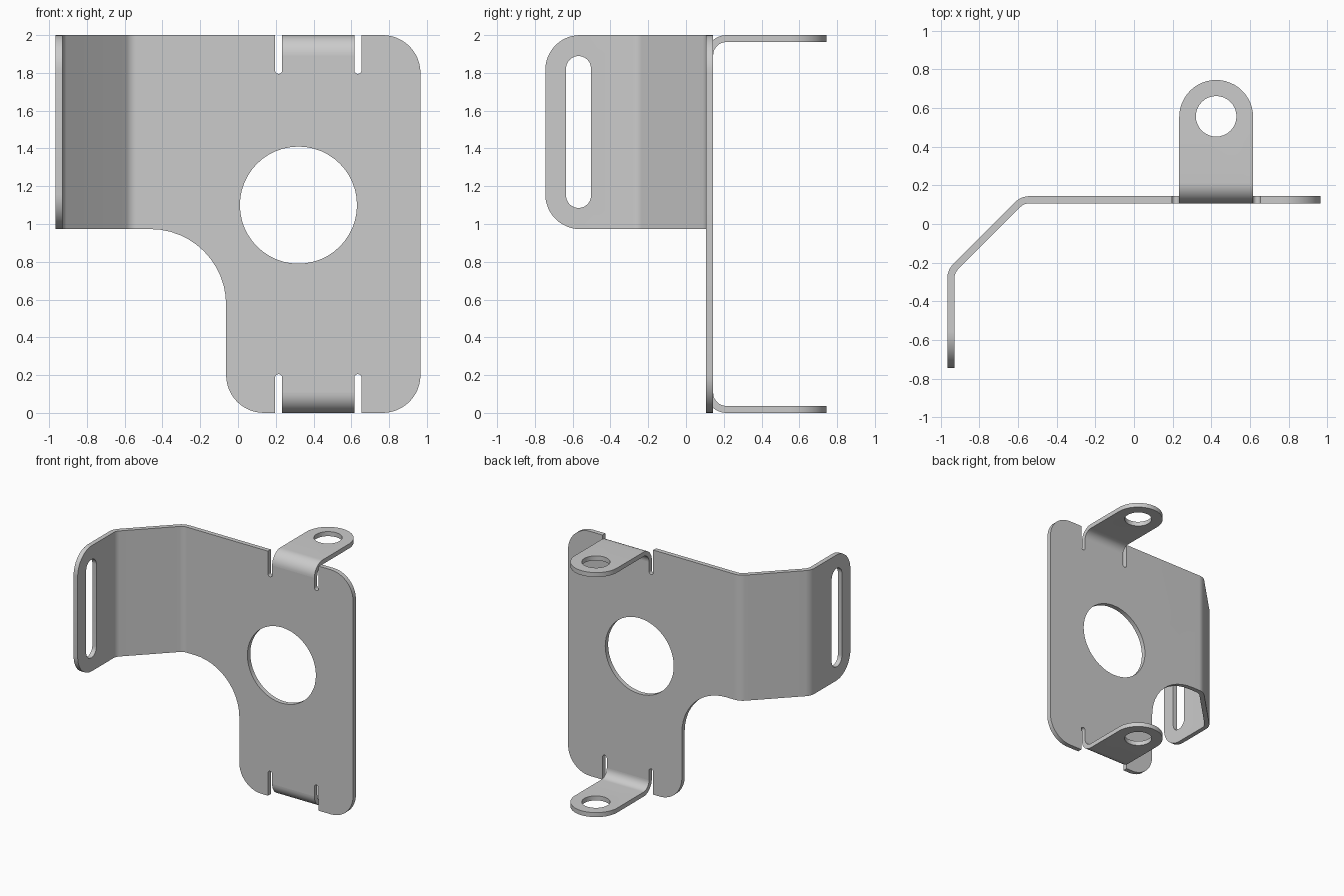
import bpy, bmesh
from math import sin, tan, pi, cos, atan2
from mathutils import Vector

if "Cube" in bpy.data.objects:
    bpy.data.objects.remove(bpy.data.objects["Cube"])

T = 0.037            # sheet thickness
R_OUT, R_IN = 0.107, 0.07   # bend radii


def fillet(points, steps=12):
    """Closed 2D outline; points are (a, b) or (a, b, corner radius)."""
    out = []
    for i, p in enumerate(points):
        v = Vector(p[:2])
        r = p[2] if len(p) > 2 else 0
        new = [v]
        if r:
            d0 = (Vector(points[i - 1][:2]) - v).normalized()
            d1 = (Vector(points[(i + 1) % len(points)][:2]) - v).normalized()
            half = d0.angle(d1) / 2
            c = v + (d0 + d1).normalized() * r / sin(half)
            s = v + d0 * r / tan(half) - c
            e = v + d1 * r / tan(half) - c
            a0 = atan2(s.y, s.x)
            da = (atan2(e.y, e.x) - a0 + pi) % (2 * pi) - pi
            new = [c + r * Vector((cos(a0 + da * k / steps), sin(a0 + da * k / steps)))
                   for k in range(steps + 1)]
        for q in new:
            if not out or (q - out[-1]).length > 1e-4:
                out.append(q)
    if (out[0] - out[-1]).length < 1e-4:
        out.pop()
    return out


def circle(a, b, r, n=48):
    return [Vector((a + r * cos(2 * pi * k / n), b + r * sin(2 * pi * k / n))) for k in range(n)]


def prism(name, outline, axis, lo, hi):
    """Extrude a 2D outline along an axis."""
    place = {'x': lambda p, d: (d, p.x, p.y),
             'y': lambda p, d: (p.x, d, p.y),
             'z': lambda p, d: (p.x, p.y, d)}[axis]
    bm = bmesh.new()
    low = [bm.verts.new(place(p, lo)) for p in outline]
    high = [bm.verts.new(place(p, hi)) for p in outline]
    bm.faces.new(low)
    bm.faces.new(high)
    for i in range(len(low)):
        bm.faces.new((low[i - 1], low[i], high[i], high[i - 1]))
    bmesh.ops.recalc_face_normals(bm, faces=bm.faces)
    mesh = bpy.data.meshes.new(name)
    bm.to_mesh(mesh)
    bm.free()
    ob = bpy.data.objects.new(name, mesh)
    bpy.context.collection.objects.link(ob)
    return ob


def activate(ob):
    bpy.ops.object.select_all(action='DESELECT')
    ob.select_set(True)
    bpy.context.view_layer.objects.active = ob


def boolean(ob, operation, outline, axis, lo, hi):
    cutter = prism("cutter", outline, axis, lo, hi)
    cutter.hide_render = True
    mod = ob.modifiers.new("cut", 'BOOLEAN')
    mod.operation, mod.solver, mod.object = operation, 'EXACT', cutter
    activate(ob)
    bpy.ops.object.modifier_apply(modifier=mod.name)
    bpy.data.objects.remove(cutter)


def finish(ob):
    activate(ob)
    bpy.ops.object.shade_smooth_by_angle(angle=pi / 6)


# Bent sheet: plan profile of plate, 45 degree wing and end flange
Y0, Y1 = 0.107, 0.144
X0 = -0.966
K = 0.728                   # outer slanted face: y = x + K
KI = K - T * 2 ** 0.5
XI = X0 + T
plate = prism("bent_plate", fillet([
    (1.1, Y1), (Y1 - K, Y1, R_OUT), (X0, X0 + K, R_OUT), (X0, -0.9),
    (XI, -0.9), (XI, XI + KI, R_IN), (Y0 - KI, Y0, R_IN), (1.1, Y0)]), 'z', -0.1, 2.1)

# Front outline with relief slots beside each tab
CX, HW, S = 0.425, 0.191, 0.038     # tab centre, half width, slot width
L, R = CX - HW, CX + HW
ZS, ZB = 1.795, 2 - R_OUT           # slot bottom, bend start
rs = S / 2
notch = [(L - S, 2), (L - S, ZS, rs), (L, ZS, rs), (L, ZB),
         (R, ZB), (R, ZS, rs), (R + S, ZS, rs), (R + S, 2)]
low_notch = [(p[0], 2 - p[1], *p[2:]) for p in reversed(notch)]
front = [(-1.1, 0.973), (-1.1, 2)] + notch + [(0.966, 2, 0.2), (0.966, 0, 0.2)] \
    + low_notch + [(-0.063, 0, 0.2), (-0.063, 0.973, 0.4)]
boolean(plate, 'INTERSECT', fillet(front), 'y', -1.2, 0.5)

# Rounded flange end
YE, rf = -0.745, 0.185
boolean(plate, 'INTERSECT', fillet([
    (YE + rf, 0.973), (YE + rf, -0.2), (0.5, -0.2), (0.5, 2.2), (YE + rf, 2.2),
    (YE + rf, 2), (YE, 2, rf - 1e-3), (YE, 0.973, rf - 1e-3)]), 'x', -1.3, 1.3)

# Large round hole and flange slot
boolean(plate, 'DIFFERENCE', circle(0.32, 1.1, 0.31), 'y', 0, 0.3)
sr = 0.066
boolean(plate, 'DIFFERENCE', fillet([
    (-0.635, 1.085, sr), (-0.503, 1.085, sr), (-0.503, 1.889, sr), (-0.635, 1.889, sr)]),
    'x', -1.1, -0.8)
finish(plate)

# Bent ears at top and bottom
for name, flip in (("top_tab", False), ("bottom_tab", True)):
    side = [(Y0, ZB), (Y0, 2, R_OUT), (0.9, 2), (0.9, 2 - T), (Y1, 2 - T, R_IN), (Y1, ZB)]
    if flip:
        side = [(p[0], 2 - p[1], *p[2:]) for p in side]
    tab = prism(name, fillet(side), 'x', L, R)
    ear = [Vector((R + 0.1, 0)), Vector((R + 0.1, 0.745 - HW))] \
        + [Vector((CX + HW * cos(pi * k / 24), 0.745 - HW + HW * sin(pi * k / 24))) for k in range(25)] \
        + [Vector((L - 0.1, 0.745 - HW)), Vector((L - 0.1, 0))]
    boolean(tab, 'INTERSECT', ear, 'z', -0.5, 2.5)
    boolean(tab, 'DIFFERENCE', circle(CX, 0.557, 0.105, 32), 'z', -0.5, 2.5)
    finish(tab)
